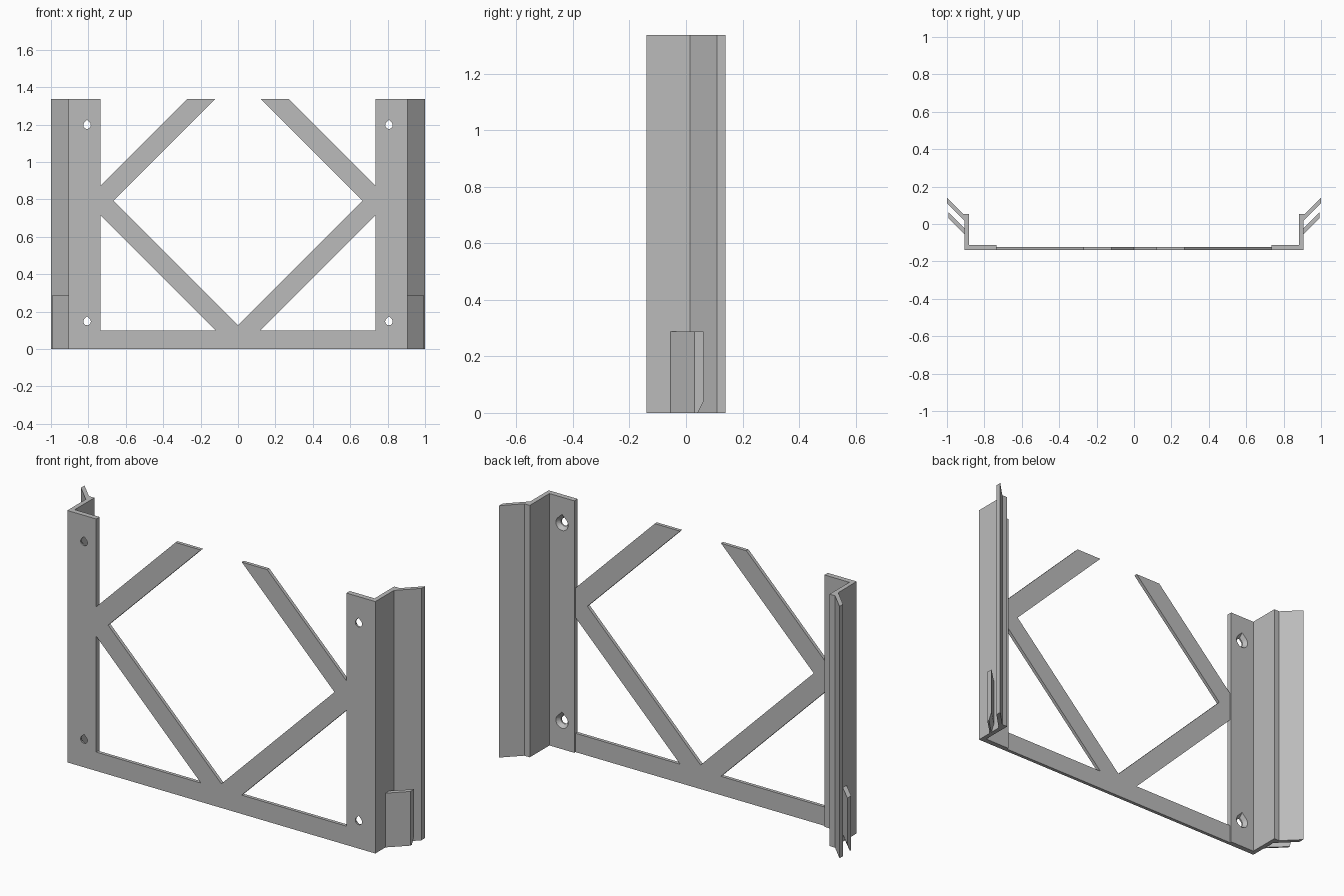
import bpy, bmesh, math

cube = bpy.data.objects.get("Cube")
if cube:
    bpy.data.objects.remove(cube, do_unlink=True)

grey = bpy.data.materials.new("plain grey")
grey.use_nodes = True
colour = (0.5, 0.5, 0.5, 1)
grey.diffuse_color = colour
grey.node_tree.nodes["Principled BSDF"].inputs["Base Color"].default_value = colour

HEIGHT = 1.338
FRONT = -0.14


def loft(name, sections):
    """Solid through a list of matching closed rings of 3D points."""
    bm = bmesh.new()
    rings = [[bm.verts.new(p) for p in ring] for ring in sections]
    n = len(rings[0])
    for a, b in zip(rings, rings[1:]):
        for i in range(n):
            j = (i + 1) % n
            bm.faces.new((a[i], a[j], b[j], b[i]))
    bm.faces.new(rings[0])
    bm.faces.new(rings[-1])
    bmesh.ops.recalc_face_normals(bm, faces=bm.faces)
    mesh = bpy.data.meshes.new(name)
    bm.to_mesh(mesh)
    bm.free()
    mesh.materials.append(grey)
    obj = bpy.data.objects.new(name, mesh)
    bpy.context.collection.objects.link(obj)
    return obj


def plan(points, side, z):
    return [(side * x, y, z) for x, y in points]


def teardrop(cx, cz, r, y):
    """Round hole outline with a peak on top, printable without support."""
    angles = [math.radians(135 + 270 * i / 18) for i in range(19)]
    ring = [(cx + r * math.cos(a), y, cz + r * math.sin(a)) for a in angles]
    return ring + [(cx, y, cz + r * 1.41)]


def drill(obj, side, z):
    cx = side * 0.807
    steps = [(0.02, FRONT - 0.02), (0.02, FRONT + 0.008),
             (0.036, -0.112), (0.036, -0.08)]
    cutter = loft("screw_cutter", [teardrop(cx, z, r, y) for r, y in steps])
    cutter.hide_render = True
    mod = obj.modifiers.new("screw hole", 'BOOLEAN')
    mod.operation = 'DIFFERENCE'
    mod.solver = 'EXACT'
    mod.object = cutter
    bpy.context.view_layer.objects.active = obj
    bpy.ops.object.modifier_apply(modifier=mod.name)
    bpy.data.objects.remove(cutter, do_unlink=True)


# Front lattice: bottom bar, V braces and the open upper arms
half = [(0.735, 0), (0.735, 0.1), (0.12, 0.1), (0.735, 0.715),
        (0.735, 0.872), (0.269, HEIGHT), (0.12, HEIGHT), (0.665, 0.793)]
outline = half + [(0, 0.128)] + [(-x, z) for x, z in reversed(half)]
loft("front_lattice", [[(x, y, z) for x, z in outline] for y in (FRONT, -0.122)])

# Side rails: screw flange, side wall and flared wing in one profile
rail = [(0.735, FRONT), (0.905, FRONT), (0.905, 0.015), (1.0, 0.11),
        (1.0, 0.14), (0.913, 0.053), (0.881, 0.053), (0.881, -0.112),
        (0.735, -0.112)]
# Short lower hooks, thinned at the foot
hook = [(0.904, -0.056), (0.992, 0.03), (0.992, 0.062), (0.904, -0.024)]
hook_foot = hook[:2] + [(x, y - 0.02) for x, y in hook[2:]]

for side, label in ((1, "left"), (-1, "right")):
    body = loft(label + "_rail", [plan(rail, side, z) for z in (0, HEIGHT)])
    for z in (0.147, 1.197):
        drill(body, side, z)
    loft(label + "_lower_hook", [plan(hook_foot, side, 0),
                                 plan(hook, side, 0.04),
                                 plan(hook, side, 0.288)])
